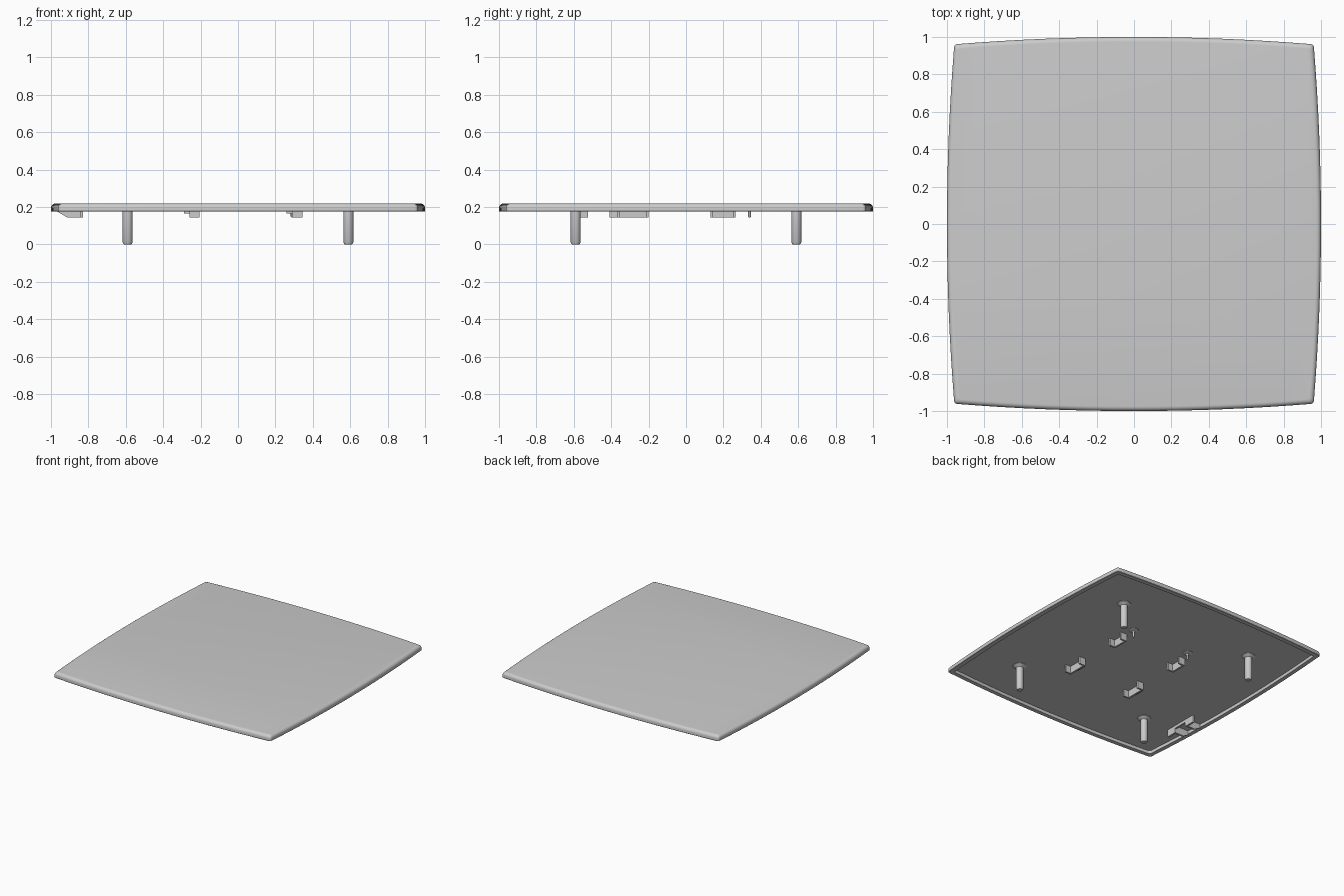
import bpy
import bmesh
import math
from mathutils import Vector, Matrix

if "Cube" in bpy.data.objects:
    bpy.data.objects.remove(bpy.data.objects["Cube"])

grey = bpy.data.materials.new("plain grey")
grey.use_nodes = True
grey.diffuse_color = (0.6, 0.6, 0.6, 1)
grey.node_tree.nodes["Principled BSDF"].inputs["Base Color"].default_value = grey.diffuse_color

CEILING = 0.2


def finish(bm, name, angle=35):
    """Turn a bmesh into a shaded, coloured object."""
    bmesh.ops.recalc_face_normals(bm, faces=bm.faces)
    mesh = bpy.data.meshes.new(name)
    bm.to_mesh(mesh)
    bm.free()
    mesh.materials.append(grey)
    obj = bpy.data.objects.new(name, mesh)
    bpy.context.collection.objects.link(obj)
    bpy.ops.object.select_all(action="DESELECT")
    obj.select_set(True)
    bpy.context.view_layer.objects.active = obj
    bpy.ops.object.shade_smooth_by_angle(angle=math.radians(angle))
    return obj


def loft(bm, rings):
    """Bridge equal rings of points and cap both ends."""
    loops = [[bm.verts.new(p) for p in ring] for ring in rings]
    for a, b in zip(loops, loops[1:]):
        for i in range(len(a)):
            j = (i + 1) % len(a)
            bm.faces.new((a[i], a[j], b[j], b[i]))
    bm.faces.new(loops[0])
    bm.faces.new(loops[-1])


def outline():
    """Square with bowed sides and small rounded corners."""
    side = []
    steps, corner, radius = 16, 0.944, 0.018
    for i in range(steps + 1):
        x = corner * (1 - 2 * i / steps)
        side.append(Vector((x, 1 - 0.038 * (x / corner) ** 2, 0)))
    for i in range(1, 4):
        a = math.pi / 2 + i * math.pi / 8
        side.append(Vector((-corner + radius * math.cos(a), corner + radius * math.sin(a), 0)))
    return [Matrix.Rotation(k * math.pi / 2, 3, "Z") @ p for k in range(4) for p in side]


def turned(name, x, y, profile, sides):
    """Revolve (radius, height) pairs about a vertical axis."""
    bm = bmesh.new()
    loft(bm, [[(x + r * math.cos(2 * math.pi * i / sides), y + r * math.sin(2 * math.pi * i / sides), z)
               for i in range(sides)] for r, z in profile])
    finish(bm, name)


def boxes(name, parts):
    """One object from boxes given as x, y and z ranges."""
    bm = bmesh.new()
    for xr, yr, zr in parts:
        loft(bm, [[(xr[0], yr[0], z), (xr[1], yr[0], z), (xr[1], yr[1], z), (xr[0], yr[1], z)] for z in zr])
    finish(bm, name)


# Hollow panel: recessed underside, rim, rounded upper edge, flat top
shape = outline()
section = [(0.035, CEILING), (0.035, 0.175), (0.003, 0.175), (0, 0.178), (0, 0.195)]
for i in range(1, 7):
    a = i * math.pi / 12
    section.append((0.025 * (1 - math.cos(a)), 0.195 + 0.025 * math.sin(a)))
bm = bmesh.new()
loft(bm, [[(p.x * (1 - d), p.y * (1 - d), z) for p in shape] for d, z in section])
finish(bm, "panel")

# Four pegs with flared roots and chamfered tips
for x in (-0.59, 0.59):
    for y in (-0.59, 0.59):
        turned("peg", x, y, [(0.05, CEILING + 0.005), (0.05, 0.197), (0.035, 0.188), (0.027, 0.182),
                             (0.027, 0.012), (0.02, 0)], 20)

# Two thin locating pins
for x in (-0.22, 0.29):
    turned("locating_pin", x, 0.34, [(0.04, CEILING + 0.005), (0.04, 0.197), (0.012, 0.189),
                                     (0.008, 0.182), (0.008, 0.15), (0.003, 0.143)], 12)

# Bracket clips: thin web with a flange at each end
Z = (0.143, CEILING + 0.005)
for x in (-0.26, 0.29):
    for y0, y1, tab in ((0.13, 0.265, False), (-0.37, -0.2, True)):
        parts = [((x, x + 0.014), (y0, y1), Z),
                 ((x, x + 0.055), (y0, y0 + 0.014), Z),
                 ((x, x + 0.055), (y1 - 0.014, y1), Z)]
        if tab:
            mid = (y0 + y1) / 2
            parts.append(((x - 0.03, x + 0.005), (mid - 0.04, mid + 0.04), (0.165, 0.175)))
        boxes("bracket_clip", parts)

# Edge catch: two wall segments, each with a ramped fin reaching the rim
boxes("catch_wall", [((-0.845, -0.83), (-0.61, -0.525), Z),
                     ((-0.845, -0.83), (-0.41, -0.325), Z),
                     ((-0.845, -0.83), (-0.525, -0.41), (0.178, CEILING + 0.005))])
for y0 in (-0.54, -0.41):
    bm = bmesh.new()
    ramp = [(-0.835, 0.143), (-0.91, 0.143), (-0.965, 0.175), (-0.965, 0.204), (-0.835, 0.204)]
    loft(bm, [[(x, y, z) for x, z in ramp] for y in (y0, y0 + 0.015)])
    finish(bm, "catch_fin")
